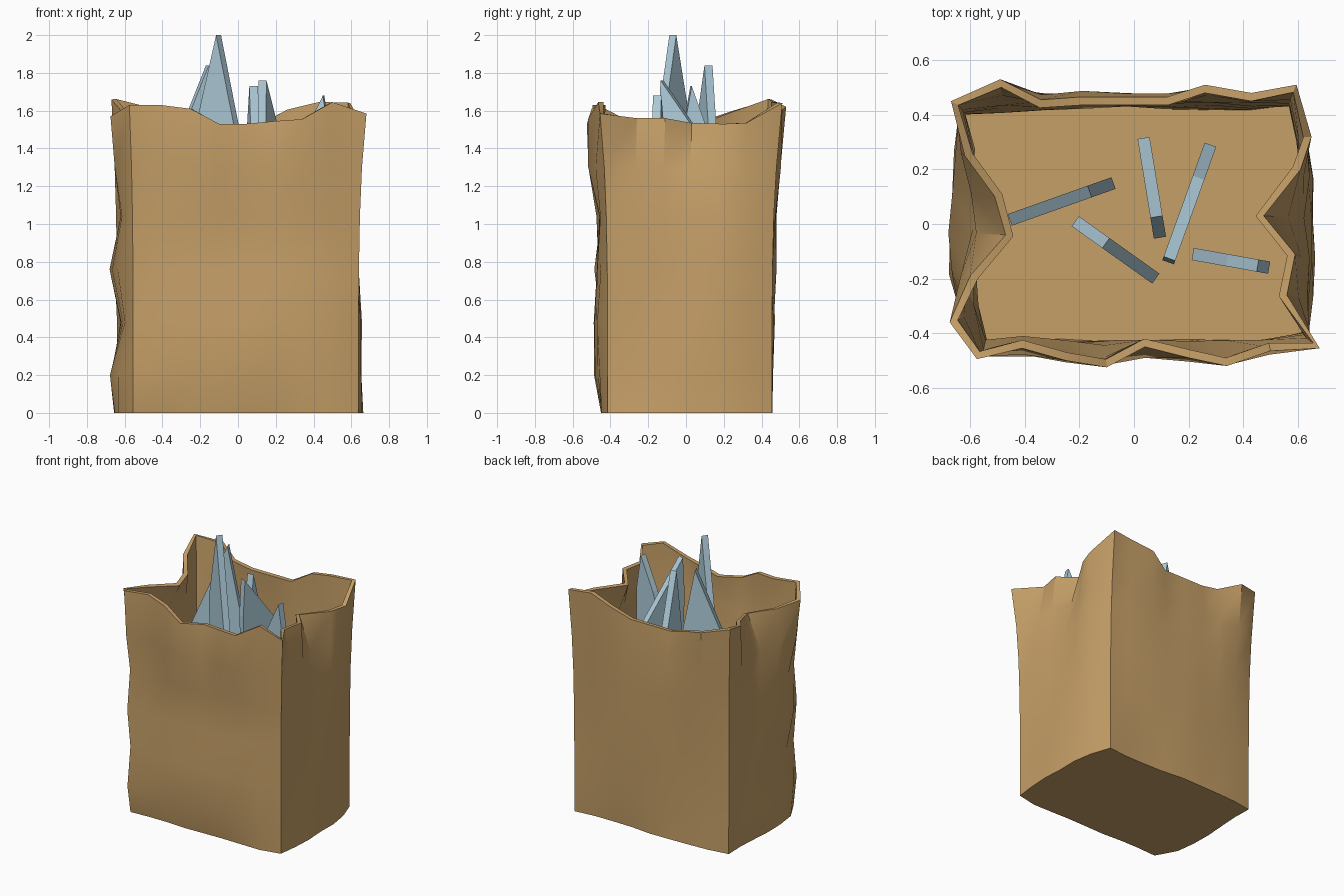
import bpy, bmesh, math, random
from mathutils import Vector

if "Cube" in bpy.data.objects:
    bpy.data.objects.remove(bpy.data.objects["Cube"])

random.seed(4)


def material(name, rgb):
    m = bpy.data.materials.new(name)
    m.diffuse_color = (*rgb, 1)
    m.use_nodes = True
    m.node_tree.nodes["Principled BSDF"].inputs["Base Color"].default_value = m.diffuse_color
    return m


paper = material("kraft_brown", (0.565, 0.350, 0.138))
glass = material("pale_blue", (0.440, 0.625, 0.725))


def make_object(name, bm, mat):
    bmesh.ops.recalc_face_normals(bm, faces=bm.faces[:])
    me = bpy.data.meshes.new(name)
    bm.to_mesh(me)
    bm.free()
    me.materials.append(mat)
    ob = bpy.data.objects.new(name, me)
    bpy.context.collection.objects.link(ob)
    return ob


# Crumpled rim of the bag: front, right, back, left sides in turn
rim = [
    [(-.575, -.495, 1.63), (-.41, -.455, 1.63), (-.25, -.50, 1.61), (-.10, -.525, 1.53),
     (.04, -.45, 1.53), (.20, -.49, 1.545), (.34, -.52, 1.555), (.50, -.465, 1.645)],
    [(.68, -.455, 1.585), (.56, -.26, 1.56), (.59, -.11, 1.56), (.475, .03, 1.535),
     (.61, .20, 1.53), (.65, .32, 1.535)],
    [(.595, .51, 1.64), (.43, .48, 1.645), (.26, .51, 1.605), (.12, .465, 1.53),
     (-.04, .465, 1.53), (-.20, .465, 1.53), (-.34, .455, 1.56), (-.49, .53, 1.62)],
    [(-.67, .45, 1.66), (-.62, .25, 1.60), (-.51, .10, 1.55), (-.47, -.04, 1.54),
     (-.60, -.19, 1.55), (-.675, -.36, 1.57)],
]
corners = [Vector(c) for c in ((-.555, -.45), (.638, -.415), (.585, .455), (-.64, .42))]
# Ring heights with how far the front, right, back and left walls bulge out,
# then how far the front left corner is pushed out
rings = [(0, .46, .668, .455, .66, 0), (.2, .49, .652, .46, .685, .035),
         (.48, .495, .665, .47, .625, 0), (.76, .47, .64, .48, .688, .035),
         (1.04, .465, .672, .49, .625, -.01), (1.3, .53, .648, .505, .665, .03)]
outward = [Vector(d) for d in ((0, -1), (1, 0), (0, 1), (-1, 0))]

bm = bmesh.new()
loops = []
for z, *bulge, push in rings:
    loop = []
    crease = (z / 1.6) ** 4
    ring_corners = [c.copy() for c in corners]
    ring_corners[0].y -= push
    for side in range(4):
        a, b = ring_corners[side], ring_corners[(side + 1) % 4]
        n = len(rim[side])
        for i, r in enumerate(rim[side]):
            s = i / n
            p = a.lerp(b, s)
            out = outward[side]
            if i:
                swell = math.sin(math.pi * s) ** 0.5
                p += out * (bulge[side] - p.dot(out)) * swell
                p += out * random.uniform(-.018, .004)
            p = p.lerp(Vector(r[:2]), crease)
            loop.append(bm.verts.new((p.x, p.y, z)))
    loops.append(loop)
loops.append([bm.verts.new(r) for side in rim for r in side])
bm.faces.new(loops[0][::-1])
for lo, hi in zip(loops, loops[1:]):
    for i in range(len(lo)):
        j = (i + 1) % len(lo)
        bm.faces.new((lo[i], lo[j], hi[j], hi[i]))
bag = make_object("paper_bag", bm, paper)
solid = bag.modifiers.new("paper_thickness", "SOLIDIFY")
solid.thickness = 0.03
solid.offset = -1
bpy.context.view_layer.objects.active = bag
bag.select_set(True)
bpy.ops.object.modifier_apply(modifier=solid.name)
bpy.ops.object.shade_smooth_by_angle(angle=math.radians(30))

# Shards: ends in plan, then outline as (fraction along, height)
shards = [
    ((-.455, .015), (-.075, .15), [(0, 1.10), (.77, 1.84), (1, 1.35)]),
    ((-.215, .01), (.08, -.20), [(0, 1.50), (.38, 2.0), (1, 1.07)]),
    ((.035, .315), (.095, -.05), [(0, .93), (.79, 1.73), (1, 1.30)]),
    ((.28, .29), (.125, -.14), [(0, .95), (.28, 1.33), (.97, 1.76), (1, 1.50)]),
    ((.215, -.11), (.495, -.16), [(0, 1.10), (.45, 1.45), (.85, 1.68), (1, 1.42)]),
]
for k, (a, b, outline) in enumerate(shards):
    a, b = Vector(a), Vector(b)
    d = (b - a).normalized()
    side = Vector((-d.y, d.x)) * 0.0225
    profile = [(.1, .03)] + outline + [(.9, .03)]
    bm = bmesh.new()
    faces = []
    for sign in (-1, 1):
        pts = [(*(a.lerp(b, s) + side * sign), z) for s, z in profile]
        faces.append([bm.verts.new(p) for p in pts])
    front, back = faces
    bm.faces.new(front)
    bm.faces.new(back[::-1])
    for i in range(len(front)):
        j = (i + 1) % len(front)
        bm.faces.new((front[i], back[i], back[j], front[j]))
    make_object(f"shard_{k + 1}", bm, glass)
